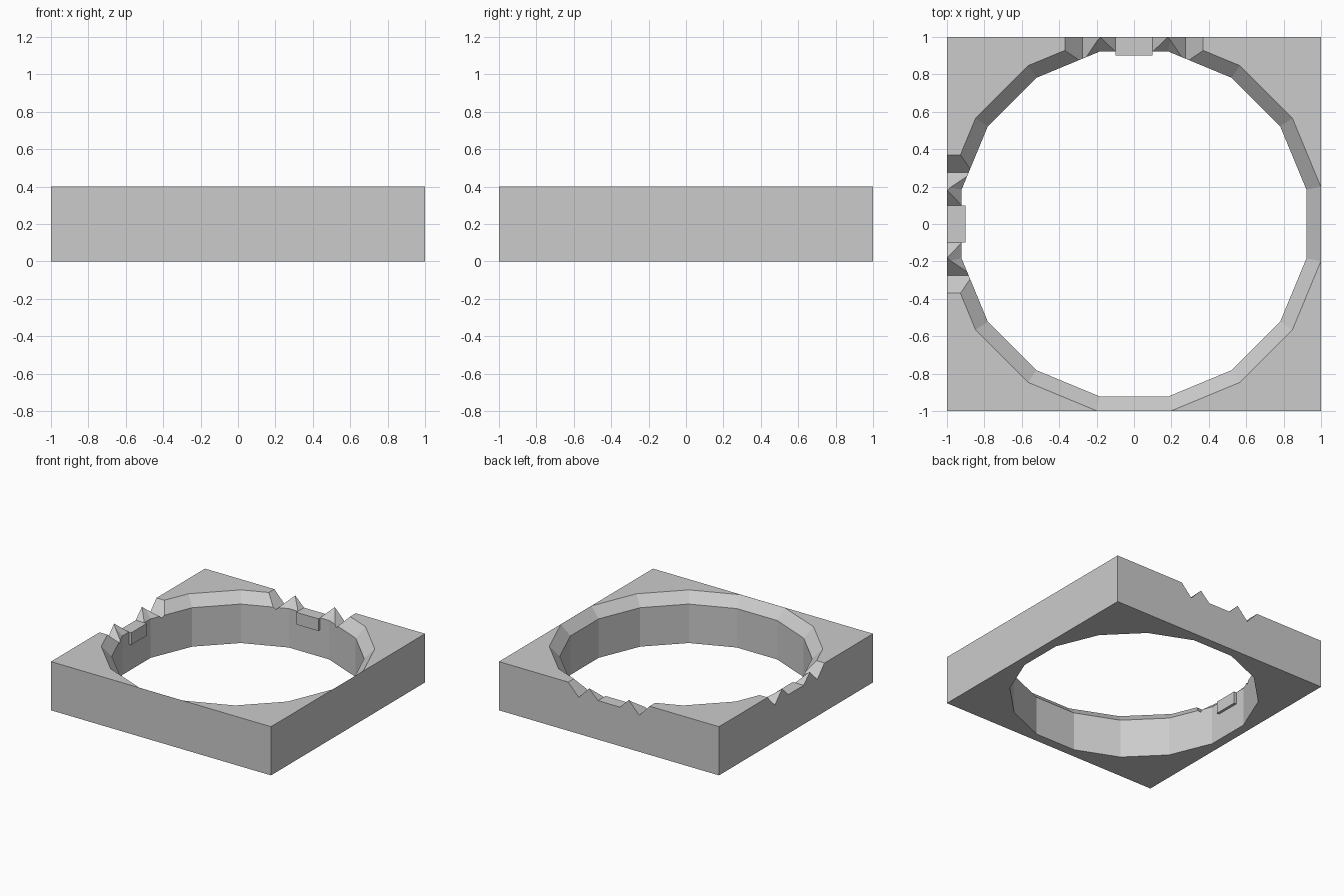
import bpy, bmesh, math

if "Cube" in bpy.data.objects:
    bpy.data.objects.remove(bpy.data.objects["Cube"])

SIDES = 16
HEIGHT = 0.4
HOLE_R = 0.94       # 16-sided bore
RIM_R = 1.0186      # chamfer radius at the top face
CHAMFER_Z = 0.32


def new_object(name, verts, faces):
    mesh = bpy.data.meshes.new(name)
    bm = bmesh.new()
    vs = [bm.verts.new(v) for v in verts]
    for f in faces:
        bm.faces.new([vs[i] for i in f])
    bmesh.ops.recalc_face_normals(bm, faces=bm.faces)
    bm.to_mesh(mesh)
    bm.free()
    obj = bpy.data.objects.new(name, mesh)
    bpy.context.collection.objects.link(obj)
    return obj


def loft(name, rings):
    """Closed solid through equal-length rings of points."""
    n = len(rings[0])
    verts = [p for ring in rings for p in ring]
    faces = [list(range(n)), list(range(len(verts) - n, len(verts)))]
    for r in range(len(rings) - 1):
        for i in range(n):
            j = (i + 1) % n
            faces.append([r * n + i, r * n + j, (r + 1) * n + j, (r + 1) * n + i])
    return new_object(name, verts, faces)


def box(name, lo, hi):
    rings = [[(lo[0], lo[1], z), (hi[0], lo[1], z), (hi[0], hi[1], z), (lo[0], hi[1], z)]
             for z in (lo[2], hi[2])]
    return loft(name, rings)


def turn(obj, angle):
    obj.rotation_euler.z = angle
    return obj


def cut(target, cutter):
    cutter.hide_render = True
    mod = target.modifiers.new("cut", 'BOOLEAN')
    mod.operation = 'DIFFERENCE'
    mod.solver = 'EXACT'
    mod.object = cutter
    bpy.context.view_layer.objects.active = target
    bpy.ops.object.modifier_apply(modifier=mod.name)
    bpy.data.objects.remove(cutter)


# Square plate
plate = box("plate", (-1, -1, 0), (1, 1, HEIGHT))

# Bore with chamfered upper rim
bore_profile = [(HOLE_R, -0.1), (HOLE_R, CHAMFER_Z), (RIM_R, HEIGHT),
                (2 * RIM_R - HOLE_R, 2 * HEIGHT - CHAMFER_Z)]
bore = loft("bore_cutter", [
    [(r * math.cos(a), r * math.sin(a), z)
     for a in [math.tau * (i + 0.5) / SIDES for i in range(SIDES)]]
    for r, z in bore_profile])
cut(plate, bore)

# Toothed notch on the back and left edges, each with an inner tab
half = [(0.37, 0.6), (0.37, 0.4), (0.275, 0.3), (0.18, 0.399), (0.1, 0.32)]
notch = half + [(-x, z) for x, z in reversed(half)]
flat = HOLE_R * math.cos(math.pi / SIDES)
for side, angle in (("back", 0), ("left", math.pi / 2)):
    cutter = loft("notch_cutter", [[(x, y, z) for x, z in notch] for y in (0.7, 1.2)])
    cut(plate, turn(cutter, angle))
    turn(box(side + "_tab", (-0.1, 0.9, 0.22), (0.1, flat, 0.32)), angle)
